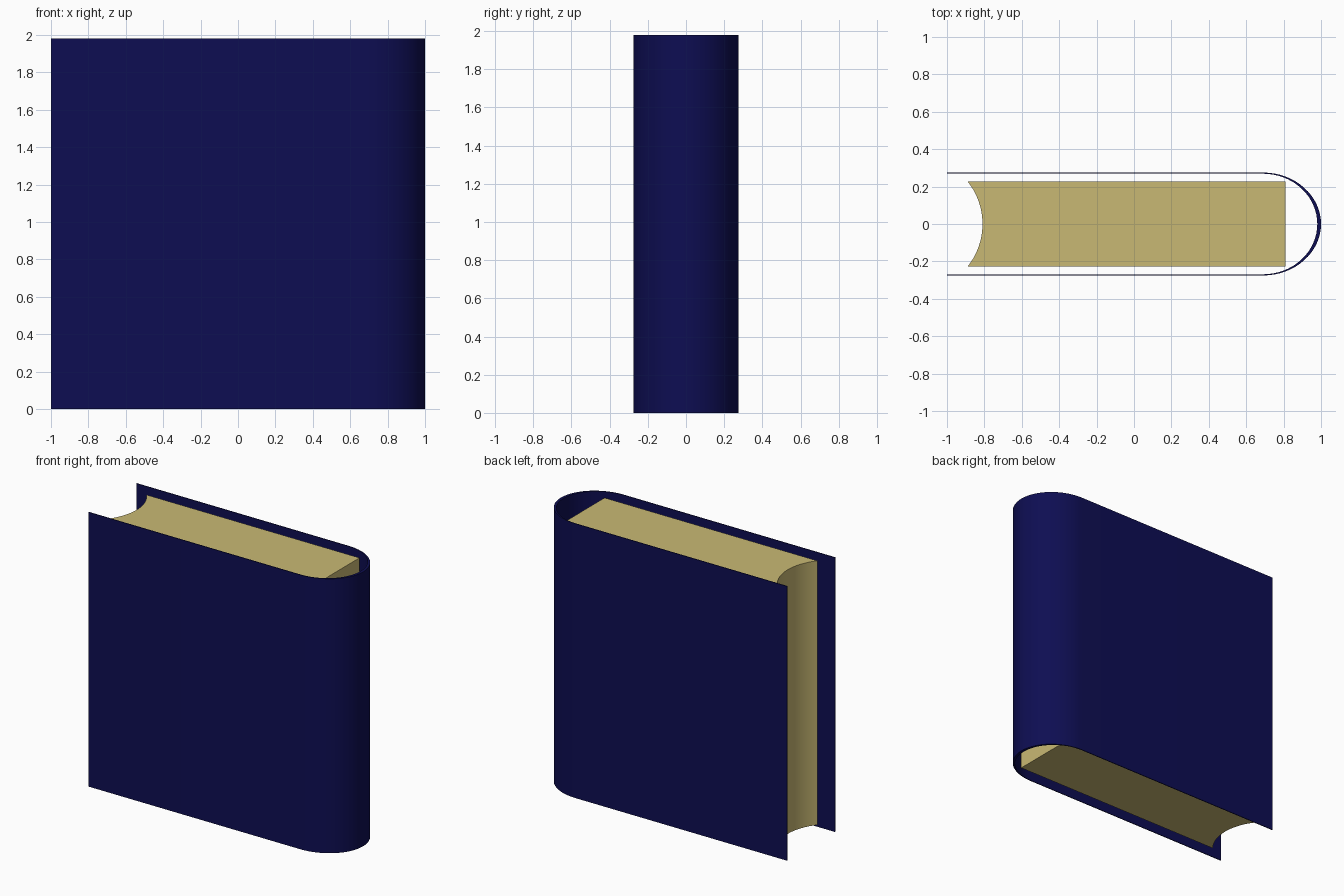
import bpy, bmesh, math

HEIGHT = 1.98
HALF_DEPTH = 0.275
BEND_X = 0.69          # where the boards start to curve into the spine

if "Cube" in bpy.data.objects:
    bpy.data.objects.remove(bpy.data.objects["Cube"])


def material(name, rgb):
    m = bpy.data.materials.new(name)
    m.use_nodes = True
    m.diffuse_color = (*rgb, 1)
    m.node_tree.nodes["Principled BSDF"].inputs["Base Color"].default_value = (*rgb, 1)
    return m


def extrude_profile(name, outline, z0, z1, mat):
    """Extrude a closed xy outline between two heights."""
    bm = bmesh.new()
    base = bm.faces.new([bm.verts.new((x, y, z0)) for x, y in outline])
    top = bmesh.ops.extrude_face_region(bm, geom=[base])["geom"]
    verts = [v for v in top if isinstance(v, bmesh.types.BMVert)]
    bmesh.ops.translate(bm, verts=verts, vec=(0, 0, z1 - z0))
    bmesh.ops.recalc_face_normals(bm, faces=bm.faces)
    mesh = bpy.data.meshes.new(name)
    bm.to_mesh(mesh)
    bm.free()
    mesh.materials.append(mat)
    obj = bpy.data.objects.new(name, mesh)
    bpy.context.collection.objects.link(obj)
    bpy.ops.object.select_all(action="DESELECT")
    obj.select_set(True)
    bpy.context.view_layer.objects.active = obj
    bpy.ops.object.shade_smooth_by_angle(angle=math.radians(30))
    return obj


def wrap(rx, ry, steps=32):
    """Board, rounded spine and second board as one open path."""
    angles = [-math.pi / 2 + math.pi * i / steps for i in range(steps + 1)]
    bend = [(BEND_X + rx * math.cos(a), ry * math.sin(a)) for a in angles]
    return [(-1, -ry)] + bend + [(-1, ry)]


navy = material("navy_cover", (0.0042, 0.0042, 0.085))
cream = material("cream_paper", (0.584, 0.485, 0.174))

# Cover: thin boards, thicker at the spine
outer = wrap(1 - BEND_X, HALF_DEPTH)
inner = wrap(0.98 - BEND_X, HALF_DEPTH - 0.006)
extrude_profile("cover", outer + inner[::-1], 0, HEIGHT, navy)

# Page block: square at the spine, hollow at the fore edge
half, sag, steps = 0.228, 0.08, 24
radius = (half ** 2 + sag ** 2) / (2 * sag)
sweep = math.asin(half / radius)
fore_edge = []
for i in range(steps + 1):
    a = sweep * (1 - 2 * i / steps)
    fore_edge.append((-0.81 - radius + radius * math.cos(a), radius * math.sin(a)))
pages = fore_edge + [(0.81, -half), (0.81, half)]
extrude_profile("page_block", pages, 0.037, HEIGHT - 0.037, cream)
